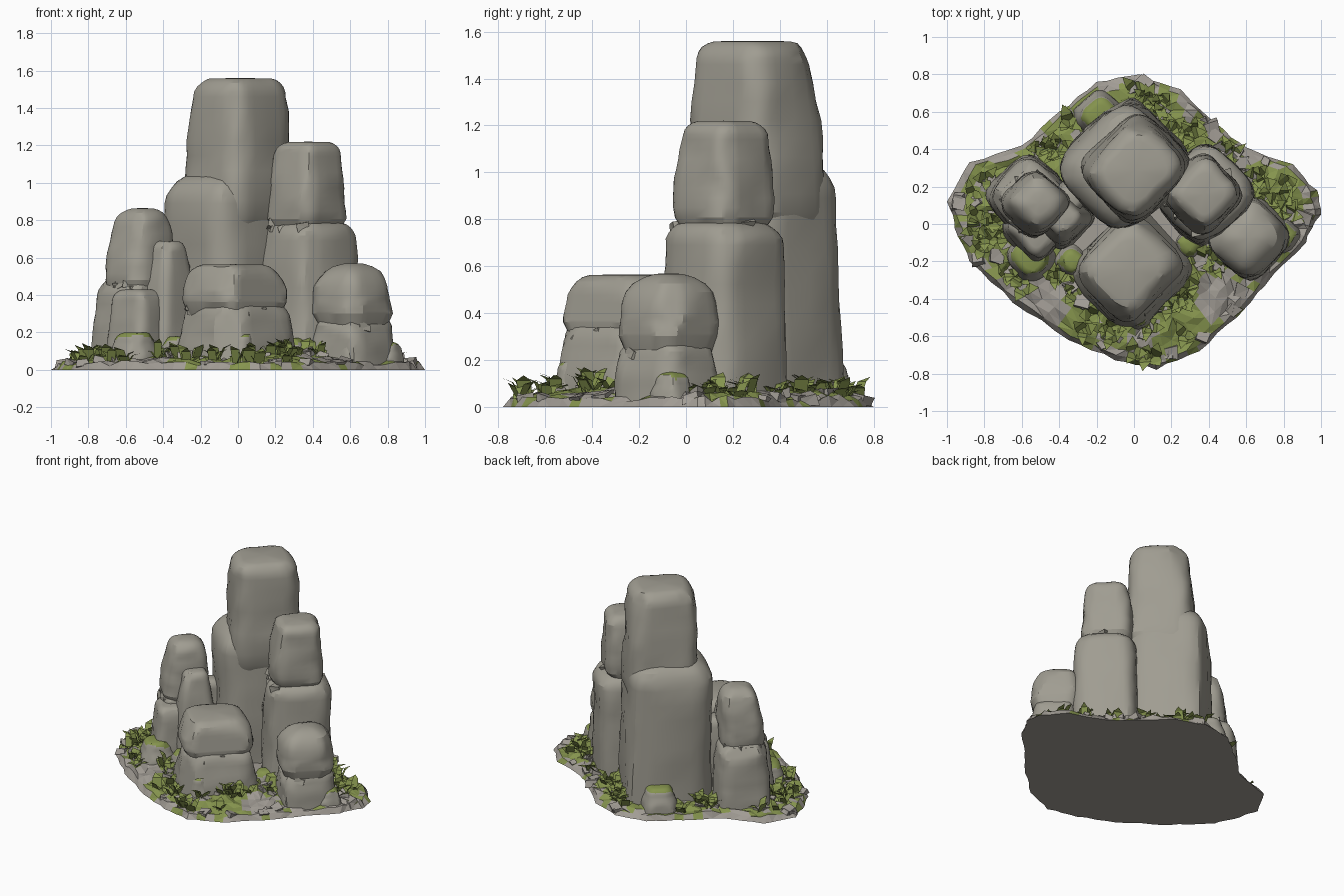
import bpy, bmesh, math, random
from mathutils import Vector, Euler, noise

random.seed(7)
cube = bpy.data.objects.get("Cube")
if cube:
    bpy.data.objects.remove(cube, do_unlink=True)


def material(name, color):
    mat = bpy.data.materials.new(name)
    mat.use_nodes = True
    mat.diffuse_color = color
    for node in mat.node_tree.nodes:
        if node.type == 'BSDF_PRINCIPLED':
            node.inputs["Base Color"].default_value = color
            node.inputs["Roughness"].default_value = 0.9
    return mat


STONE = material("warm grey stone", (0.35, 0.335, 0.285, 1))
RUBBLE = material("pale grey rubble", (0.36, 0.335, 0.3, 1))
MOSS = material("moss green", (0.235, 0.295, 0.075, 1))


def finish(name, bm, mats, angle=None):
    mesh = bpy.data.meshes.new(name)
    bm.to_mesh(mesh)
    bm.free()
    for mat in mats:
        mesh.materials.append(mat)
    if angle:
        mesh.shade_smooth()
        mesh.set_sharp_from_angle(angle=math.radians(angle))
    obj = bpy.data.objects.new(name, mesh)
    bpy.context.collection.objects.link(obj)


def bridge(bm, low, high):
    n = len(low)
    return [bm.faces.new((low[i], low[(i + 1) % n], high[(i + 1) % n], high[i]))
            for i in range(n)]


def turned(u, v):
    # plan position in the frame of the rocks, which stand corner-on
    return (u - v) * math.sqrt(0.5), (u + v) * math.sqrt(0.5)


def chisel(bm, count, depth):
    # flatten random sides as if cut by a chisel
    for _ in range(count):
        turn = random.uniform(0, math.tau)
        d = Vector((math.cos(turn), math.sin(turn), random.uniform(-0.1, 0.7))).normalized()
        limit = max(v.co.dot(d) for v in bm.verts) - depth * random.uniform(0.4, 1)
        for v in bm.verts:
            over = v.co.dot(d) - limit
            if over > 0:
                v.co -= d * over


footprints = []


def spow(value, power):
    return math.copysign(abs(value) ** power, value)


def rock(name, center, half, z0, z1, bottom=1.0, top=0.85, rounding=0.1,
         lean=(0, 0), undercut=0.0, mossy=False, cuts=4, power=0.5):
    """Squarish boulder standing corner-on, lofted from rounded square rings."""
    cx, cy = center
    a, b = half
    height = z1 - z0
    levels = [(z0, bottom * (1 - undercut))]
    body_start = z0 + (rounding * 0.6 if undercut else 0.01)
    body_end = z1 - rounding
    for k in range(9):
        t = k / 8
        levels.append((body_start + (body_end - body_start) * t,
                       bottom + (top - bottom) * t ** 1.7))
    for k in range(1, 6):
        q = math.radians(16 * k)
        levels.append((body_end + rounding * math.sin(q),
                       top - rounding / max(a, b) * 0.95 * (1 - math.cos(q))))
    bm = bmesh.new()
    rings, sides = [], 36
    seed = Vector((cx * 9, cy * 9, z1 * 5))
    for z, s in levels:
        t = (z - z0) / height
        ring = []
        for i in range(sides):
            w = math.tau * i / sides
            x, y = turned(a * s * spow(math.cos(w), power), b * s * spow(math.sin(w), power))
            p = Vector((cx + lean[0] * t + x, cy + lean[1] * t + y, z))
            wobble = noise.noise(p * 4 + seed) * 0.018 + noise.noise(p * 13 + seed) * 0.01
            p += Vector((x, y, 0)).normalized() * wobble
            ring.append(bm.verts.new(p))
        rings.append(ring)
    for low, high in zip(rings, rings[1:]):
        bridge(bm, low, high)
    bm.faces.new(rings[0])
    peak = bm.verts.new((cx + lean[0], cy + lean[1], z1))
    for i in range(sides):
        bm.faces.new((rings[-1][i], rings[-1][(i + 1) % sides], peak))
    chisel(bm, cuts, 0.1 * a)
    bmesh.ops.recalc_face_normals(bm, faces=bm.faces)
    if mossy:
        for f in bm.faces:
            f.material_index = int(f.normal.z > 0.5)
    if z0 < 0.1:
        footprints.append((cx, cy, a * bottom, b * bottom))
    finish(name, bm, [STONE, MOSS], 22)


def covered(x, y, margin=0.0):
    for cx, cy, a, b in footprints:
        v, u = turned(y - cy, x - cx)
        if abs(u) < a + margin and abs(v) < b + margin:
            return True
    return False


# Tall centre tower
rock("tower_lower", (-0.05, 0.325), (0.3, 0.28), 0.01, 1.05, top=0.96, rounding=0.16,
     lean=(-0.01, -0.02), cuts=3)
rock("tower_upper", (0.0, 0.305), (0.255, 0.24), 0.77, 1.56, top=0.85, rounding=0.1,
     lean=(0.01, -0.02), undercut=0.08, cuts=3)
# Column on the left side of the model
rock("column_lower", (0.375, 0.16), (0.23, 0.225), 0.01, 0.79, top=0.94, rounding=0.1)
rock("column_upper", (0.365, 0.16), (0.18, 0.175), 0.76, 1.22, top=0.87, rounding=0.08,
     lean=(0.01, 0), undercut=0.14)
# Broad front boulder
rock("front_boulder_lower", (-0.01, -0.245), (0.285, 0.26), 0.01, 0.37, top=0.9,
     rounding=0.11)
rock("front_boulder_upper", (-0.025, -0.24), (0.245, 0.23), 0.29, 0.565, top=0.95,
     rounding=0.12, undercut=0.12)
# Low boulder at the model's left
rock("side_boulder_lower", (0.62, -0.08), (0.205, 0.185), 0.01, 0.31, top=0.86, rounding=0.1)
rock("side_boulder_upper", (0.615, -0.075), (0.19, 0.18), 0.2, 0.57, top=0.97,
     rounding=0.17, undercut=0.22, power=0.62)
# Split column at the model's right
rock("split_column_lower", (-0.55, 0.13), (0.19, 0.21), 0.01, 0.48, top=0.88,
     rounding=0.08)
rock("split_column_upper", (-0.54, 0.11), (0.155, 0.155), 0.42, 0.865, top=0.85,
     rounding=0.1, lean=(0.03, 0), undercut=0.1, power=0.6)
rock("split_column_spur", (-0.38, 0.03), (0.15, 0.14), 0.01, 0.69, top=0.62, rounding=0.06)
rock("split_column_step", (-0.53, -0.03), (0.14, 0.16), 0.01, 0.43, top=0.8, rounding=0.06)
rock("split_column_inner", (-0.33, 0.14), (0.1, 0.1), 0.01, 0.6, top=0.8, rounding=0.06)
# Small mossy stones round the foot
for label, spot, size, top in (("right_front", (-0.55, -0.17), 0.12, 0.2),
                               ("back", (-0.18, 0.58), 0.12, 0.2),
                               ("left_front", (0.6, -0.19), 0.1, 0.2),
                               ("front", (0.03, -0.47), 0.08, 0.2),
                               ("far_left", (0.8, -0.06), 0.09, 0.15),
                               ("inner_left", (0.3, -0.1), 0.08, 0.17),
                               ("inner_right", (-0.33, -0.2), 0.09, 0.18)):
    rock("mossy_stone_" + label, spot, (size, size), 0.01, top, top=0.8, rounding=0.05,
         mossy=True, cuts=7, power=0.7)

# Ground slab: stone rim, mossy top with a few bare patches
corners = [(-1, .12), (-.88, .33), (-.6, .42), (-.4, .6), (-.2, .76), (.03, .8), (.25, .72),
           (.45, .53), (.6, .41), (.85, .32), (.98, .18), (1, .05), (.92, -.1), (.7, -.33),
           (.55, -.5), (.35, -.68), (.12, -.78), (-.1, -.73), (-.35, -.62), (-.65, -.42),
           (-.88, -.2), (-.96, -.02)]
bare_patches = [((-0.48, -0.4), 0.13), ((0.47, -0.38), 0.13), ((0.03, -0.62), 0.07),
                ((0.9, -0.05), 0.08), ((-0.93, 0.1), 0.05), ((0.3, 0.62), 0.05)]


def outline(s):
    i = int(s) % len(corners)
    p, q = Vector(corners[i]), Vector(corners[(i + 1) % len(corners)])
    return p.lerp(q, s - int(s))


def ground(f):
    return 0.035 + 0.13 * min(1 - f, 0.45)


def bare(x, y):
    ragged = noise.noise(Vector((x * 12, y * 12, 3.3))) * 0.05
    return any(math.dist((x, y), spot) + ragged < radius for spot, radius in bare_patches)


bm = bmesh.new()
rings = []
steps = len(corners) * 4
for f in (1, 0.97, 0.92, 0.86, 0.79, 0.71, 0.62, 0.5):
    ring = []
    for i in range(steps):
        jitter = 0 if i % 4 == 0 and f == 1 else random.uniform(-0.014, 0.004)
        p = outline(i / 4) * (f + jitter)
        z = 0 if f == 1 else ground(f) + random.uniform(-0.018, 0.012)
        ring.append(bm.verts.new((p.x, p.y, z)))
    rings.append(ring)
rim_chance = (0.8, 0.4, 0.08, 0, 0, 0, 0)
for chance, low, high in zip(rim_chance, rings, rings[1:]):
    for face in bridge(bm, low, high):
        c = face.calc_center_median()
        face.material_index = 0 if random.random() < chance or bare(c.x, c.y) else 1
bm.faces.new(rings[0])
bm.faces.new(rings[-1])
bmesh.ops.triangulate(bm, faces=[f for f in bm.faces if len(f.verts) == 4])
bmesh.ops.recalc_face_normals(bm, faces=bm.faces)
finish("ground_slab", bm, [RUBBLE, MOSS])


# Broken chips along seams and round the feet of the rocks
def chips(name, mat, spots):
    bm = bmesh.new()
    for spot, size in spots:
        spin = Euler([random.uniform(-0.4, 0.4), random.uniform(-0.4, 0.4),
                      random.uniform(0, math.tau)])
        for v in bmesh.ops.create_cube(bm, size=size * 2)["verts"]:
            v.co.z *= 0.6
            v.co = v.co * random.uniform(0.6, 1.1)
            v.co.rotate(spin)
            v.co += spot
            v.co.z = max(v.co.z, 0.004)
    bmesh.ops.triangulate(bm, faces=bm.faces)
    finish(name, bm, [mat])


def seam(center, half, z, count):
    spots = []
    for _ in range(count):
        w, side = random.uniform(-0.8, 0.8) * half, random.choice((-half, half))
        x, y = turned(*random.choice(((w, side), (side, w))))
        spots.append((Vector((center[0] + x, center[1] + y, z + random.uniform(-0.02, 0.01))),
                      random.uniform(0.025, 0.04)))
    return spots


chips("seam_chips", STONE, seam((0.375, 0.16), 0.15, 0.77, 10)
      + seam((-0.02, -0.24), 0.19, 0.32, 10) + seam((0.62, -0.08), 0.13, 0.24, 8)
      + seam((-0.54, 0.11), 0.12, 0.45, 12))
foot = []
while len(foot) < 70:
    f = random.uniform(0.5, 0.95)
    p = outline(random.uniform(0, len(corners) - 0.01)) * f
    if not covered(p.x, p.y) and (covered(p.x, p.y, 0.03) or f > 0.93):
        foot.append((Vector((p.x, p.y, ground(f) - 0.01)), random.uniform(0.02, 0.045)))
chips("foot_chips", RUBBLE, foot)

# Tufts of broad bent blades, thickest near the rocks
bm = bmesh.new()
tufts = 0
while tufts < 75:
    f = random.uniform(0.45, 0.92)
    p = outline(random.uniform(0, len(corners) - 0.01)) * f
    if covered(p.x, p.y) or bare(p.x, p.y):
        continue
    if not covered(p.x, p.y, 0.06) and random.random() > 0.35:
        continue
    tufts += 1
    first = random.uniform(0, math.tau)
    for k in range(3):
        turn = first + k * 2.1 + random.uniform(-0.4, 0.4)
        out = Vector((math.cos(turn), math.sin(turn), 0))
        across = Vector((-out.y, out.x, 0)) * random.uniform(0.02, 0.034)
        root = Vector((p.x, p.y, ground(f) - 0.02))
        tall = random.uniform(0.04, 0.11)
        mid = root + out * 0.035 + Vector((0, 0, tall * 0.8))
        tip = root + out * random.uniform(0.06, 0.09) + Vector((0, 0, tall))
        r1, r2, m1, m2 = [bm.verts.new(c) for c in (root - across, root + across,
                                                    mid - across, mid + across)]
        t1 = bm.verts.new(tip + across * random.uniform(-0.6, 0.6))
        bm.faces.new((r1, r2, m2, m1))
        bm.faces.new((m1, m2, t1))
finish("grass_tufts", bm, [MOSS])
